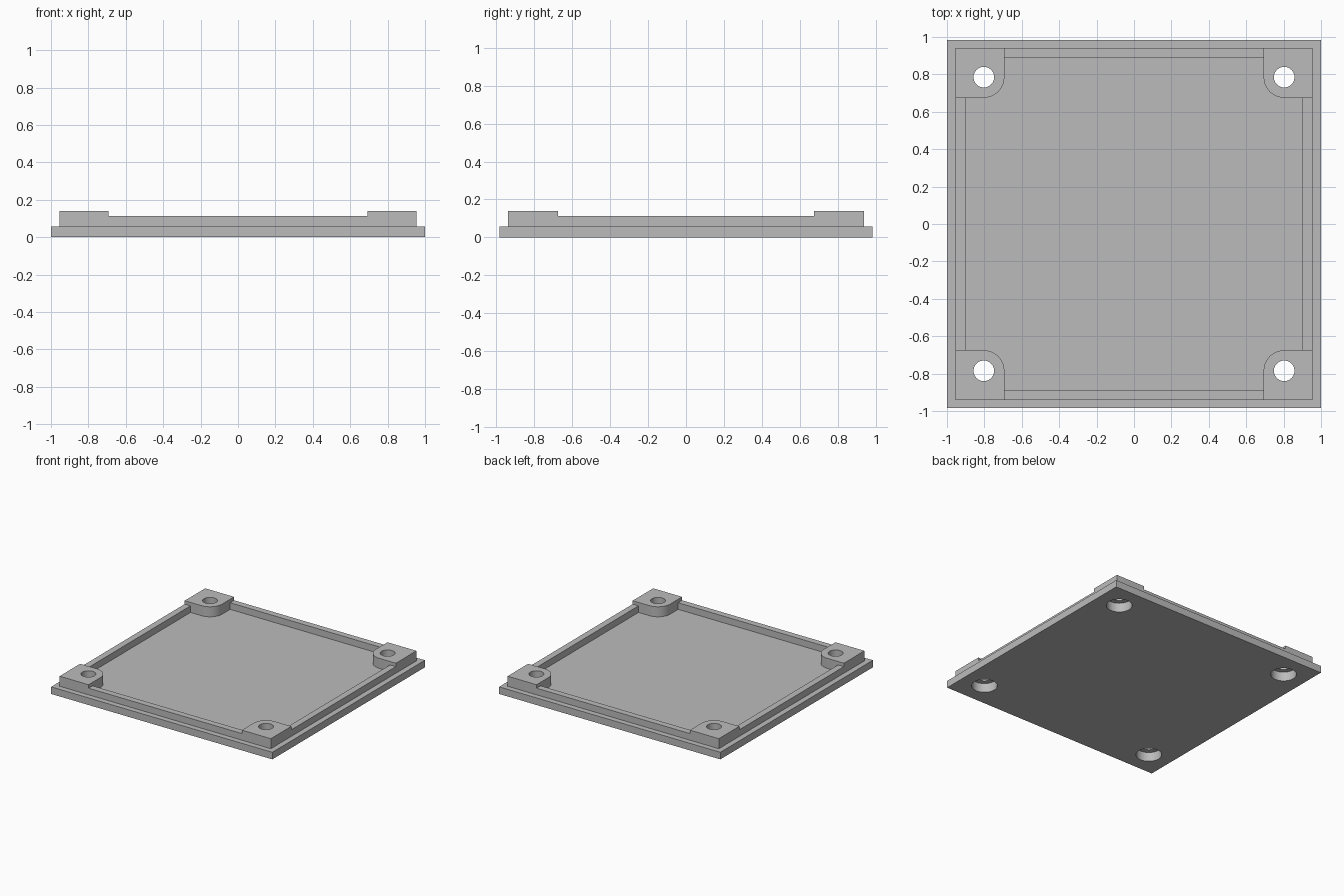
import bpy, bmesh
from math import pi, cos, sin

if "Cube" in bpy.data.objects:
    bpy.data.objects.remove(bpy.data.objects["Cube"])

PLATE, RIM, INNER = (1.0, 0.985), (0.955, 0.94), (0.902, 0.888)
HOLE = (0.803, 0.785)
PLATE_TOP, RIM_TOP, POST_TOP = 0.058, 0.112, 0.14
POST_R, BOLT_R, HEAD_R, HEAD_DEPTH = 0.11, 0.055, 0.096, 0.075
SINK = 0.02          # overlap of stacked parts before they are joined
CORNERS = [(sx, sy) for sx in (-1, 1) for sy in (-1, 1)]

grey = bpy.data.materials.new("plain grey")
grey.use_nodes = True
grey.diffuse_color = (0.5, 0.5, 0.5, 1)
grey.node_tree.nodes["Principled BSDF"].inputs["Base Color"].default_value = grey.diffuse_color


def prism(name, outline, z0, z1):
    """Extrude a closed xy outline from z0 to z1."""
    bm = bmesh.new()
    base = bm.faces.new([bm.verts.new((x, y, z0)) for x, y in outline])
    top = bmesh.ops.extrude_face_region(bm, geom=[base])["geom"]
    bmesh.ops.translate(bm, vec=(0, 0, z1 - z0),
                        verts=[v for v in top if isinstance(v, bmesh.types.BMVert)])
    bmesh.ops.recalc_face_normals(bm, faces=bm.faces)
    mesh = bpy.data.meshes.new(name)
    bm.to_mesh(mesh)
    bm.free()
    mesh.materials.append(grey)
    ob = bpy.data.objects.new(name, mesh)
    bpy.context.collection.objects.link(ob)
    return ob


def rect(half):
    return [(sx * half[0], sy * half[1]) for sx, sy in ((-1, -1), (1, -1), (1, 1), (-1, 1))]


def circle(cx, cy, r, n=48):
    return [(cx + r * cos(2 * pi * i / n), cy + r * sin(2 * pi * i / n)) for i in range(n)]


def combine(target, tool, operation):
    """Apply a boolean and remove the tool."""
    tool.hide_render = True
    mod = target.modifiers.new(operation, "BOOLEAN")
    mod.operation, mod.solver, mod.object = operation, "EXACT", tool
    bpy.context.view_layer.objects.active = target
    bpy.ops.object.modifier_apply(modifier=mod.name)
    bpy.data.objects.remove(tool)


# Flat base plate
lid = prism("mounting_lid", rect(PLATE), 0, PLATE_TOP)

# Raised rim, hollow inside
rim = prism("rim", rect(RIM), PLATE_TOP - SINK, RIM_TOP)
combine(rim, prism("rim_cutter", rect(INNER), 0, 1), "DIFFERENCE")

# Corner posts: square outside, one rounded corner facing inwards
for sx, sy in CORNERS:
    cx, cy = HOLE
    arc = [(cx - POST_R * cos(a), cy - POST_R * sin(a))
           for a in (pi / 2 * i / 12 for i in range(13))]
    outline = [(cx - POST_R, RIM[1])] + arc + [(RIM[0], cy - POST_R), RIM]
    post = prism("corner_post", [(sx * x, sy * y) for x, y in outline],
                 PLATE_TOP - SINK, POST_TOP)
    combine(rim, post, "UNION")
combine(lid, rim, "UNION")

# Bolt holes with a wider recess for the bolt head underneath
for sx, sy in CORNERS:
    centre = (sx * HOLE[0], sy * HOLE[1])
    combine(lid, prism("bolt_cutter", circle(*centre, BOLT_R), -1, 1), "DIFFERENCE")
    combine(lid, prism("head_cutter", circle(*centre, HEAD_R), -1, HEAD_DEPTH), "DIFFERENCE")

# Merge coplanar faces and keep the hard edges sharp
bm = bmesh.new()
bm.from_mesh(lid.data)
bmesh.ops.remove_doubles(bm, verts=bm.verts, dist=1e-5)
bmesh.ops.dissolve_limit(bm, angle_limit=0.01, verts=bm.verts, edges=bm.edges)
bm.to_mesh(lid.data)
bm.free()
bpy.ops.object.select_all(action="DESELECT")
lid.select_set(True)
bpy.context.view_layer.objects.active = lid
bpy.ops.object.shade_smooth_by_angle(angle=pi / 6)
